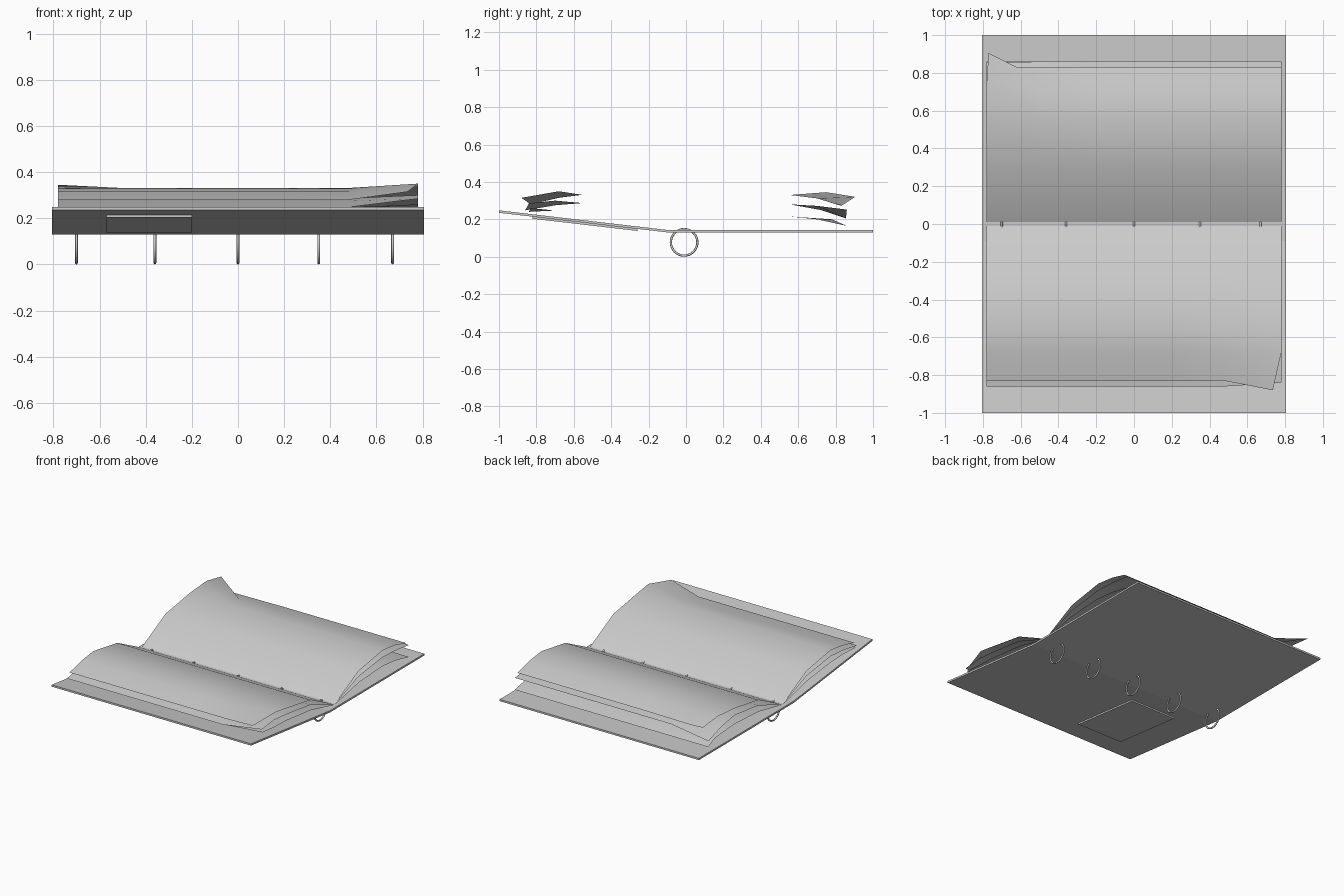
import bpy, math
from mathutils import Matrix

cube = bpy.data.objects.get("Cube")
if cube:
    bpy.data.objects.remove(cube)


def material(name, color):
    m = bpy.data.materials.new(name)
    m.use_nodes = True
    m.diffuse_color = color
    m.node_tree.nodes["Principled BSDF"].inputs["Base Color"].default_value = color
    return m


GREY = material("plain grey", (0.6, 0.6, 0.6, 1))


def add_mesh(name, verts, faces, smooth=False):
    me = bpy.data.meshes.new(name)
    me.from_pydata(verts, [], faces)
    me.materials.append(GREY)
    for p in me.polygons:
        p.use_smooth = smooth
    ob = bpy.data.objects.new(name, me)
    bpy.context.collection.objects.link(ob)
    return ob


def extrude_profile(name, profile, x0, x1):
    """Closed (y, z) outline swept from x0 to x1."""
    n = len(profile)
    verts = [(x, y, z) for x in (x0, x1) for y, z in profile]
    faces = [(i, (i + 1) % n, n + (i + 1) % n, n + i) for i in range(n)]
    faces += [tuple(reversed(range(n))), tuple(range(n, 2 * n))]
    return add_mesh(name, verts, faces)


# Cover: tilted front board, spine and flat back board
top = [(-1, 0.248), (-0.09, 0.142), (0.08, 0.142), (1, 0.142)]
under = [(y, z - 0.013) for y, z in reversed(top)]
W = 0.805
extrude_profile("cover", top + under, W, -W)

# Pocket plate on the underside of the front board
plate = [(-0.82, 0.214), (-0.26, 0.149), (-0.26, 0.138), (-0.82, 0.203)]
extrude_profile("pocket_plate", plate, -0.2, -0.57)


def sheet(name, side, profile, lifted):
    """Curved page; side is -1 for front, 1 for back.
    lifted moves single grid corners, keyed by (column, row)."""
    cols = [-0.78, -0.3, 0.2, 0.48, 0.78]
    rows = len(profile)
    verts = []
    for c, x in enumerate(cols):
        for r, (y, z) in enumerate(profile):
            x2, y2, z2 = lifted.get((c, r), (x, y, z))
            verts.append((-side * x2, side * y2, z2))
    faces = []
    for c in range(len(cols) - 1):
        for r in range(rows - 1):
            a = c * rows + r
            faces.append((a, a + 1, a + rows + 1, a + rows))
    return add_mesh(name, verts, faces, True)


# Pages: each entry lists the curve and the dog-eared outer corner
sheet("front_page_top", -1,
      [(0.01, 0.15), (0.277, 0.285), (0.555, 0.331), (0.68, 0.315), (0.83, 0.28)],
      {(4, 3): (0.78, 0.68, 0.35), (4, 4): (0.735, 0.88, 0.315)})
sheet("front_page_middle", -1,
      [(0.01, 0.148), (0.277, 0.25), (0.555, 0.287), (0.7, 0.275), (0.86, 0.248)],
      {(4, 3): (0.78, 0.7, 0.3), (4, 4): (0.78, 0.84, 0.285)})
sheet("front_page_bottom", -1,
      [(0.01, 0.146), (0.277, 0.21), (0.555, 0.242), (0.7, 0.247), (0.84, 0.24)],
      {(4, 4): (0.78, 0.83, 0.26)})
sheet("back_page_top", 1,
      [(0.01, 0.15), (0.277, 0.285), (0.555, 0.33), (0.7, 0.312), (0.83, 0.277)],
      {(4, 3): (0.78, 0.75, 0.345), (4, 4): (0.77, 0.905, 0.32),
       (3, 4): (0.62, 0.83, 0.272)})
sheet("back_page_middle", 1,
      [(0.01, 0.148), (0.277, 0.245), (0.555, 0.28), (0.7, 0.272), (0.86, 0.252)],
      {(4, 3): (0.78, 0.72, 0.25), (4, 4): (0.78, 0.855, 0.205)})
sheet("back_page_bottom", 1,
      [(0.01, 0.146), (0.277, 0.2), (0.555, 0.215), (0.7, 0.2), (0.86, 0.165)],
      {(4, 3): (0.78, 0.78, 0.2)})

# Binder rings through the spine
for i, x in enumerate((-0.70, -0.36, 0, 0.35, 0.67)):
    bpy.ops.mesh.primitive_torus_add(
        major_radius=0.071, minor_radius=0.006, major_segments=32, minor_segments=8)
    ring = bpy.context.object
    ring.name = f"binder_ring_{i + 1}"
    ring.data.materials.append(GREY)
    ring.data.transform(Matrix.Rotation(math.pi / 2, 4, 'Y'))
    ring.location = (x, -0.01, 0.077)
    bpy.ops.object.shade_smooth()
